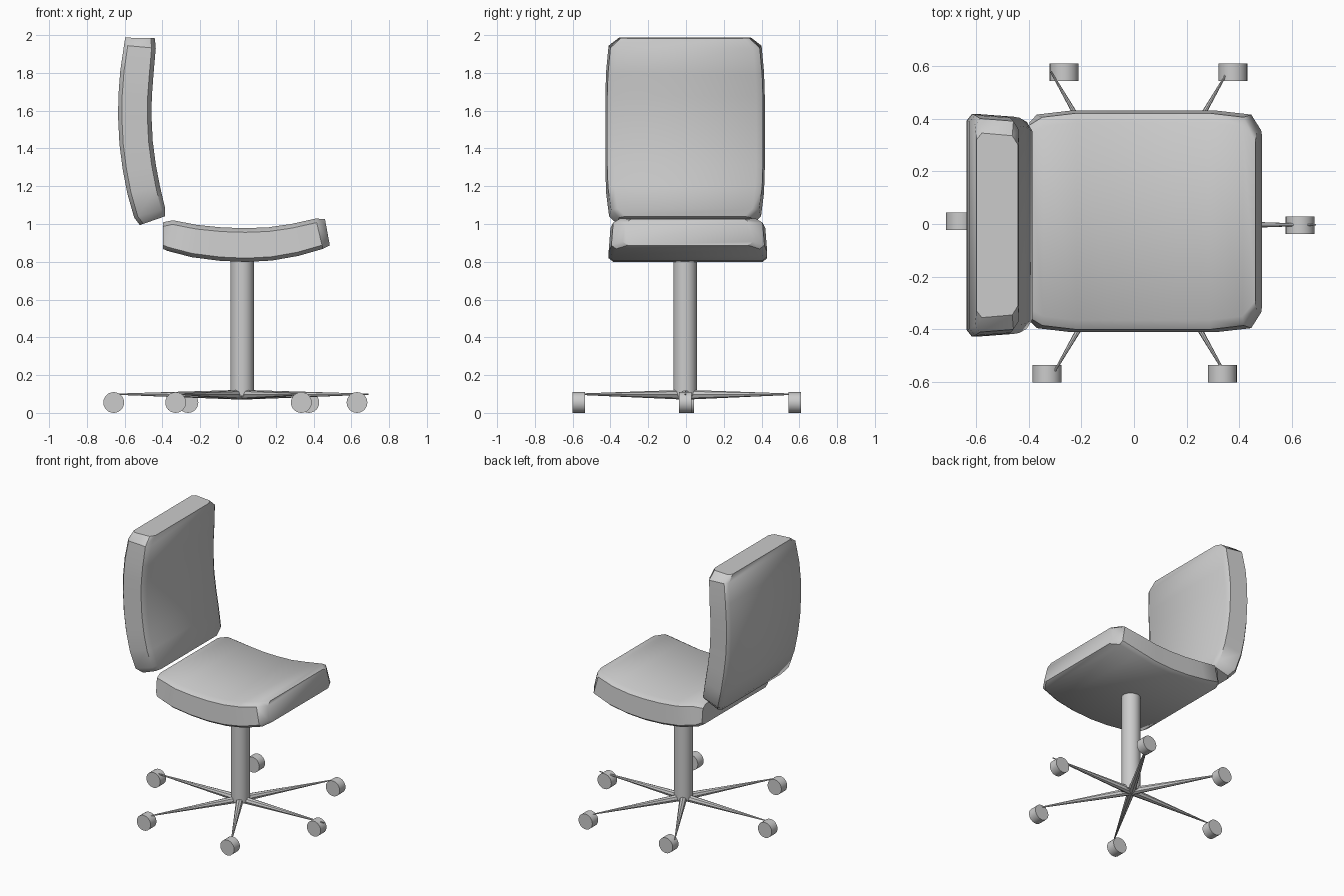
import bpy, bmesh, math
from mathutils import Vector, Matrix

if "Cube" in bpy.data.objects:
    bpy.data.objects.remove(bpy.data.objects["Cube"])


def finish(name, bm, angle=40):
    bmesh.ops.recalc_face_normals(bm, faces=bm.faces)
    me = bpy.data.meshes.new(name)
    bm.to_mesh(me)
    bm.free()
    ob = bpy.data.objects.new(name, me)
    bpy.context.collection.objects.link(ob)
    bpy.ops.object.select_all(action='DESELECT')
    ob.select_set(True)
    bpy.context.view_layer.objects.active = ob
    bpy.ops.object.shade_smooth_by_angle(angle=math.radians(angle))
    return ob


def cushion(name, y0, stations):
    """Loft a soft-edged section along stations (x, z, half width, half thickness)."""
    bm = bmesh.new()
    rings = []
    n = len(stations)
    for i, (x, z, w, t) in enumerate(stations):
        a, b = stations[max(i - 1, 0)], stations[min(i + 1, n - 1)]
        d = Vector((b[0] - a[0], b[1] - a[1])).normalized()
        nx, nz = -d.y, d.x
        half = [(w - 0.025, -t), (w, -t + 0.02), (w - 0.01, t - 0.025), (w - 0.045, t - 0.003)]
        section = half + [(-v, u) for v, u in reversed(half)]
        rings.append([bm.verts.new((x + nx * u, y0 + v, z + nz * u)) for v, u in section])
    for r, s in zip(rings, rings[1:]):
        for k in range(len(r)):
            m = (k + 1) % len(r)
            bm.faces.new((r[k], r[m], s[m], s[k]))
    bm.faces.new(rings[0])
    bm.faces.new(rings[-1])
    return finish(name, bm)


def rod(name, p, q, r1, r2, sides):
    """Cylinder or cone from p to q."""
    p, q = Vector(p), Vector(q)
    axis = q - p
    rot = axis.to_track_quat('Z', 'Y').to_matrix().to_4x4()
    bm = bmesh.new()
    bmesh.ops.create_cone(bm, cap_ends=True, segments=sides, radius1=r1, radius2=r2,
                          depth=axis.length, matrix=Matrix.Translation((p + q) / 2) @ rot)
    return finish(name, bm)


# seat, back to front
cushion("seat", 0.01, [
    (-0.397, 0.940, 0.375, 0.072), (-0.358, 0.940, 0.405, 0.084),
    (-0.23, 0.911, 0.42, 0.088), (-0.09, 0.895, 0.42, 0.090),
    (0.04, 0.890, 0.42, 0.091), (0.17, 0.896, 0.42, 0.090),
    (0.30, 0.917, 0.42, 0.088), (0.430, 0.950, 0.405, 0.084),
    (0.473, 0.958, 0.345, 0.072)])

# backrest, top to bottom
cushion("backrest", -0.005, [
    (-0.517, 1.985, 0.350, 0.080), (-0.518, 1.938, 0.405, 0.086),
    (-0.534, 1.80, 0.418, 0.090), (-0.543, 1.68, 0.422, 0.090),
    (-0.545, 1.57, 0.422, 0.090), (-0.538, 1.43, 0.422, 0.090),
    (-0.521, 1.30, 0.422, 0.090), (-0.498, 1.18, 0.418, 0.090),
    (-0.466, 1.058, 0.402, 0.087), (-0.452, 1.018, 0.360, 0.072)])

# central column
rod("column", (0.022, -0.005, 0.09), (0.022, -0.005, 0.85), 0.062, 0.062, 32)

# six tapering spokes
for i in range(6):
    a = math.radians(60 * i)
    tip = (0.02 + 0.67 * math.cos(a), -0.003 + 0.67 * math.sin(a), 0.099)
    rod(f"spoke_{i + 1}", (0.02, -0.003, 0.096), tip, 0.026, 0.003, 8)

# casters
for i, (x, y) in enumerate([(0.63, -0.005), (0.375, 0.575), (-0.265, 0.575),
                            (-0.658, 0.01), (-0.33, -0.568), (0.335, -0.568)]):
    rod(f"caster_{i + 1}", (x, y - 0.033, 0.055), (x, y + 0.033, 0.055), 0.055, 0.055, 24)
